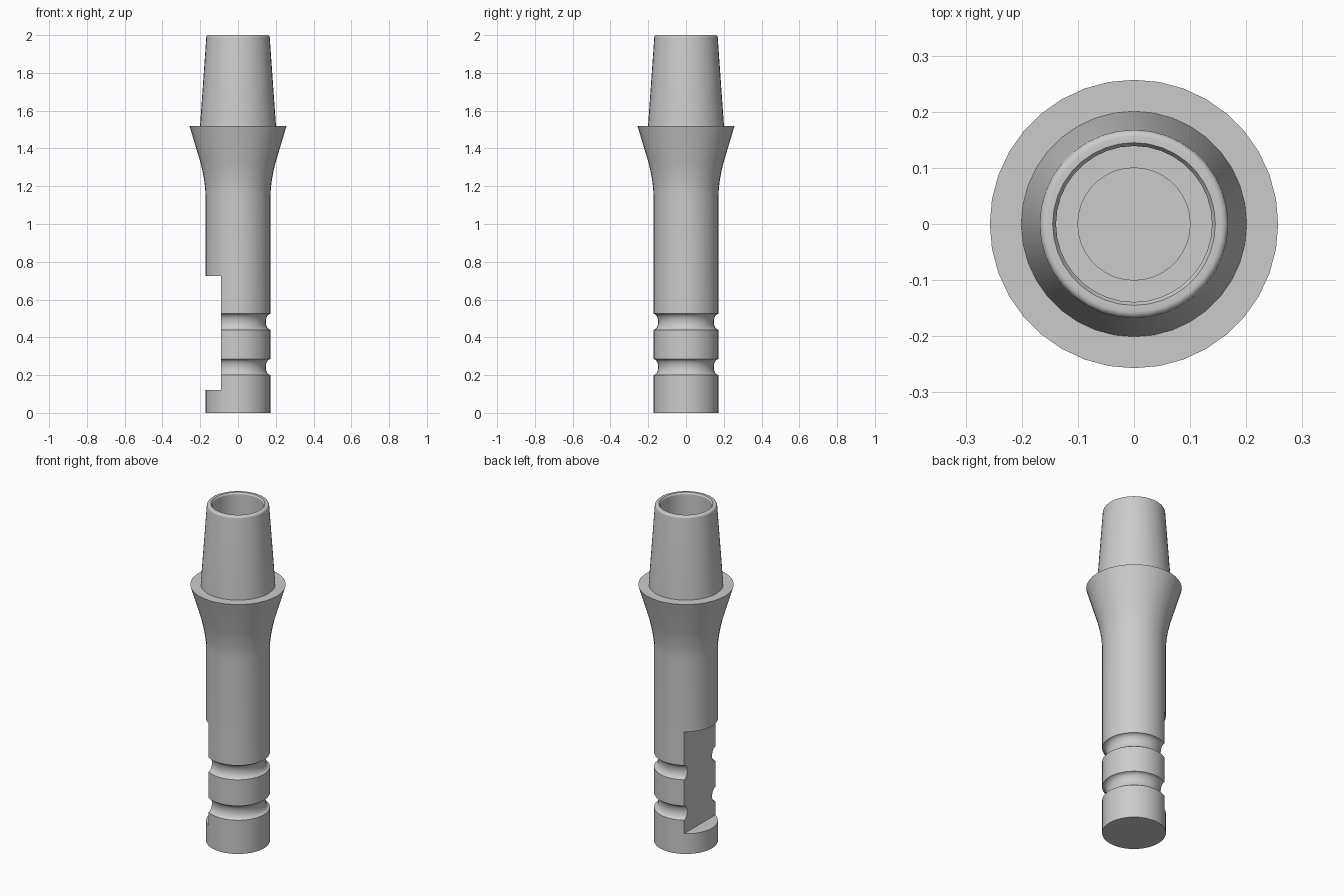
import bpy
import bmesh
from math import cos, sin, pi, radians

SIDES = 36
cube = bpy.data.objects.get("Cube")
if cube:
    bpy.data.objects.remove(cube, do_unlink=True)

metal = bpy.data.materials.new("satin grey metal")
metal.use_nodes = True
grey = (0.6, 0.6, 0.6, 1)
metal.diffuse_color = grey
metal.node_tree.nodes["Principled BSDF"].inputs["Base Color"].default_value = grey


def lathe(name, profile):
    """Spin an (r, z) profile around the z axis."""
    bm = bmesh.new()
    verts = [bm.verts.new((r, 0, z)) for r, z in profile]
    edges = [bm.edges.new(pair) for pair in zip(verts, verts[1:])]
    bmesh.ops.spin(bm, geom=verts + edges, cent=(0, 0, 0), axis=(0, 0, 1),
                   angle=2 * pi, steps=SIDES, use_duplicate=False)
    bmesh.ops.remove_doubles(bm, verts=bm.verts, dist=1e-5)
    bmesh.ops.recalc_face_normals(bm, faces=bm.faces)
    mesh = bpy.data.meshes.new(name)
    bm.to_mesh(mesh)
    bm.free()
    mesh.materials.append(metal)
    obj = bpy.data.objects.new(name, mesh)
    bpy.context.collection.objects.link(obj)
    return obj


def groove(radius, low, high, depth, steps=8):
    """Rounded groove, from its lower to its upper edge."""
    mid, half = (low + high) / 2, (high - low) / 2
    angles = [pi * i / steps for i in range(steps + 1)]
    return [(radius - depth * sin(a), mid - half * cos(a)) for a in angles]


def fillet(r, z, size, start, steps=5):
    """Quarter round about (r, z)."""
    angles = [start + pi / 2 * i / steps for i in range(steps + 1)]
    return [(r + size * cos(a), z + size * sin(a)) for a in angles]


# Outer shape: grooved shank, flared collar, tapered post
R = 0.172
profile = [(0, 0), (R, 0)]
profile += groove(R, 0.2, 0.285, 0.025)
profile += groove(R, 0.44, 0.525, 0.025)
profile += [(R, 1.15), (0.174, 1.19), (0.179, 1.23), (0.187, 1.275), (0.197, 1.32)]
profile += [(0.257, 1.52), (0.201, 1.52)]
profile += fillet(0.156, 1.988, 0.012, 0)

# Stepped bore with a chamfered mouth
profile += [(0.145, 2), (0.139, 1.99), (0.139, 1.5), (0.1, 1.5), (0.1, 1.1), (0, 1.1)]
post = lathe("post_with_shank", profile)

# Flat notch on one side of the shank
bpy.ops.mesh.primitive_cube_add(size=1, location=(-0.24, 0, 0.4225))
cutter = bpy.context.object
cutter.name = "notch_cutter"
cutter.scale = (0.3, 0.8, 0.605)
cutter.hide_render = True
cutter.data.materials.append(metal)

bpy.ops.object.select_all(action="DESELECT")
post.select_set(True)
bpy.context.view_layer.objects.active = post
cut = post.modifiers.new("notch", "BOOLEAN")
cut.object = cutter
cut.operation = "DIFFERENCE"
cut.solver = "EXACT"
bpy.ops.object.modifier_apply(modifier=cut.name)
bpy.data.objects.remove(cutter, do_unlink=True)
bpy.ops.object.shade_smooth_by_angle(angle=radians(30))
